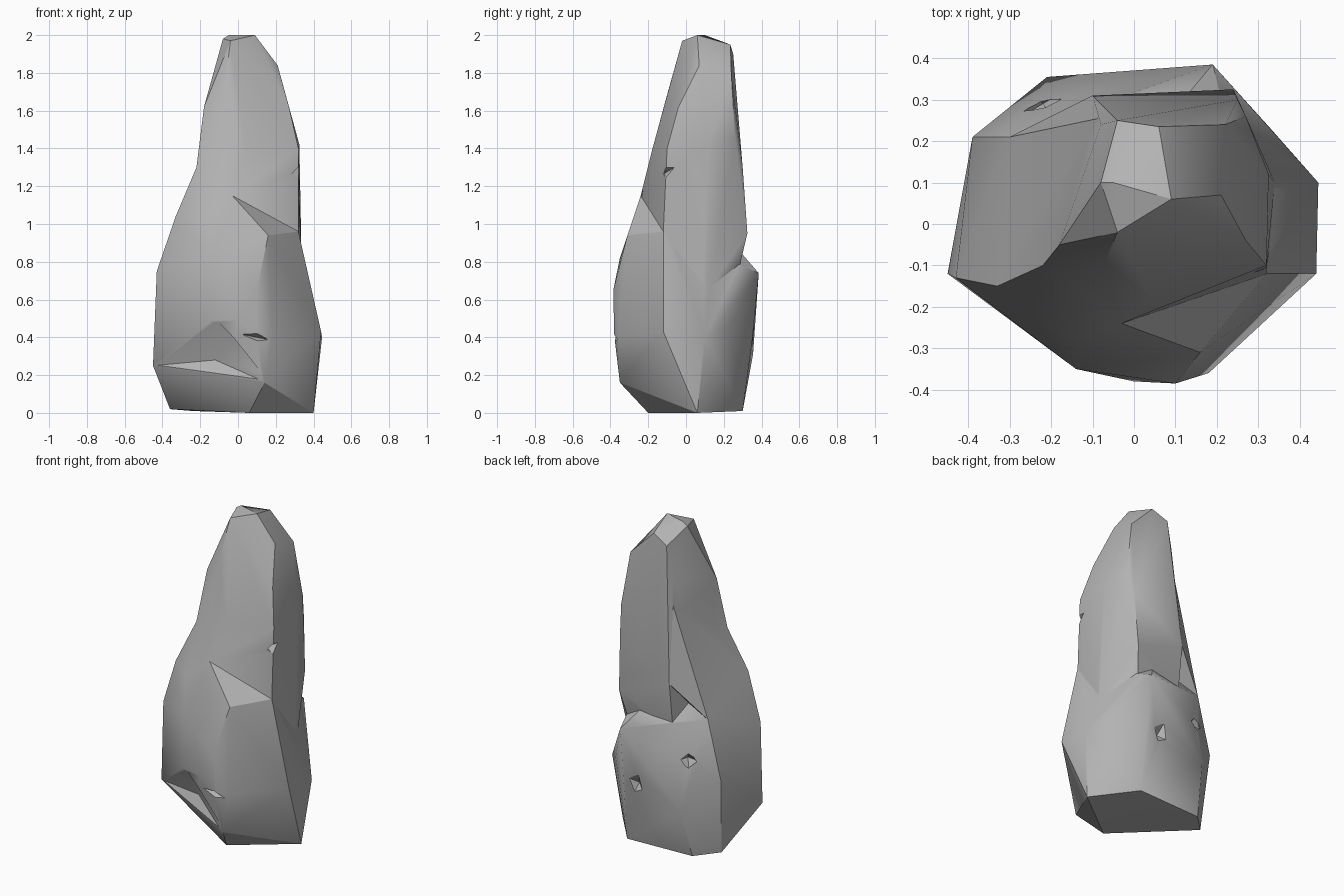
import bpy
import bmesh
import math
from mathutils import Vector

# Remove the default cube only
default_cube = bpy.data.objects.get("Cube")
if default_cube:
    bpy.data.objects.remove(default_cube, do_unlink=True)

# Single stone colour
stone = bpy.data.materials.new("grey_stone")
stone.use_nodes = True
stone_colour = (0.45, 0.45, 0.45, 1.0)
stone.diffuse_color = stone_colour
shader = next(n for n in stone.node_tree.nodes if n.type == "BSDF_PRINCIPLED")
shader.inputs["Base Color"].default_value = stone_colour
shader.inputs["Roughness"].default_value = 0.9


def chunk(name, points):
    """Faceted block of stone: the convex hull of its corner points."""
    bm = bmesh.new()
    for point in points:
        bm.verts.new(point)
    result = bmesh.ops.convex_hull(bm, input=bm.verts)
    unused = [v for v in result["geom_interior"] if isinstance(v, bmesh.types.BMVert)]
    bmesh.ops.delete(bm, geom=unused, context="VERTS")
    bmesh.ops.recalc_face_normals(bm, faces=bm.faces)
    mesh = bpy.data.meshes.new(name)
    bm.to_mesh(mesh)
    bm.free()
    mesh.materials.append(stone)
    obj = bpy.data.objects.new(name, mesh)
    bpy.context.collection.objects.link(obj)
    return obj


def chip(name, centre, along, across, depth):
    """Sharp diamond-shaped cutter for a chipped notch."""
    centre, along, across, depth = map(Vector, (centre, along, across, depth))
    corners = [centre + along, centre - along,
               centre + across, centre - across,
               centre + depth, centre - depth]
    return chunk(name, corners)


def combine(target, tool, operation):
    """Apply a boolean, then remove the tool object."""
    modifier = target.modifiers.new("combine", "BOOLEAN")
    modifier.operation = operation
    modifier.solver = "EXACT"
    modifier.object = tool
    tool.hide_render = True
    bpy.context.view_layer.objects.active = target
    bpy.ops.object.modifier_apply(modifier=modifier.name)
    bpy.data.objects.remove(tool, do_unlink=True)


# Corners shared by neighbouring blocks
front_peak = (-0.03, -0.24, 1.15)
right_corner = (0.32, -0.12, 0.96)
left_shoulder = (-0.22, -0.1, 1.3)
left_hip = (-0.33, -0.15, 1.04)
back_left_shelf = (-0.3, 0.21, 0.86)
ridge_middle = (-0.085, 0.255, 1.55)
ridge_foot = (-0.1, 0.31, 1.07)

# Wide bulging base, with a shelf at the back
rock = chunk("standing_rock", [
    # underside
    (0.06, -0.2, 0), (0.4, 0.06, 0), (0.2, 0.3, 0.01),
    (-0.24, 0.28, 0.01), (-0.36, 0.16, 0.02),
    # lower rim
    (-0.45, -0.12, 0.25), (0.14, -0.35, 0.16), (0.44, -0.12, 0.43),
    (0.445, 0.1, 0.4), (0.33, 0.23, 0.46), (0.18, 0.35, 0.38),
    (-0.21, 0.355, 0.31), (-0.39, 0.21, 0.5),
    # front bulge
    (-0.14, -0.35, 0.49), (0, -0.38, 0.49), (0.11, -0.38, 0.41),
    (0.18, -0.36, 0.41), (0.1, -0.385, 0.65), (0.16, -0.31, 0.94),
    (-0.14, -0.35, 0.82), (-0.17, -0.28, 1.03),
    # left flank and back shelf
    (-0.43, -0.13, 0.75), (0.19, 0.385, 0.74),
    front_peak, right_corner, left_shoulder, left_hip, back_left_shelf,
])

# Tall tapering spire
spire = chunk("spire", [
    # blunt tip
    (-0.08, 0.1, 1.98), (-0.04, -0.02, 1.97), (0.09, 0.06, 2),
    (-0.05, 0.1, 2), (0.06, 0.235, 1.95), (-0.04, 0.25, 1.9),
    (0.21, 0.07, 1.84), (0.22, 0.24, 1.79),
    # front and left
    (-0.07, -0.09, 1.72), (-0.18, -0.05, 1.62), (0.04, -0.18, 1.39),
    # right edge
    (0.27, -0.04, 1.62), (0.32, -0.1, 1.4), (0.325, 0.12, 1.42),
    # back ridges
    (0.27, 0.26, 1.46), (-0.08, 0.24, 1.72), (0.25, 0.3, 1.3),
    (0.24, 0.325, 0.95),
    # root buried in the base
    (0.33, -0.05, 0.7), (0.34, 0.1, 0.62), (0.2, 0.27, 0.72),
    (-0.1, 0.27, 0.75), (-0.2, 0.1, 0.9), (-0.25, -0.1, 0.8),
    front_peak, right_corner, left_shoulder, ridge_middle, ridge_foot,
])

# Sloping face that links the spire to the shelf on the back left
left_slope = chunk("left_slope", [
    left_shoulder, left_hip, back_left_shelf, ridge_middle, ridge_foot,
    (0, 0, 0.8), (0, 0, 1.4),
])

for part in (spire, left_slope):
    combine(rock, part, "UNION")

# Scoop under the front ledge, then the chipped notches
cutters = [
    chunk("front_scoop", [
        (-0.45, -0.125, 0.25), (-0.14, -0.36, 0.49), (0.14, -0.36, 0.165),
        (-0.35, -0.45, 0.2), (-0.12, -0.22, 0.28), (0.04, -0.34, 0.44),
    ]),
    chip("edge_chip", (0.32, -0.11, 1.27), (0, 0.05, 0.03), (0.04, 0, 0), (0, 0, 0.03)),
    chip("flank_groove", (0.38, 0.14, 0.61), (0, 0.07, -0.14), (0, 0.02, 0.02), (0.03, 0, 0)),
    chip("back_chip", (0.1, 0.36, 0.4), (0.05, 0, 0.03), (0.02, 0, -0.07), (0, 0.04, 0)),
    chip("shelf_chip", (-0.22, 0.29, 0.61), (0.05, 0.03, 0), (0, 0, 0.05), (0.03, -0.04, 0)),
    chip("front_ledge", (0.1, -0.38, 0.4), (0.1, 0, -0.02), (0, 0, 0.02), (0, 0.04, 0)),
]
for cutter in cutters:
    combine(rock, cutter, "DIFFERENCE")

# Soft facets with crisp main ridges
bpy.ops.object.select_all(action="DESELECT")
rock.select_set(True)
bpy.context.view_layer.objects.active = rock
bpy.ops.object.shade_smooth_by_angle(angle=math.radians(30))
